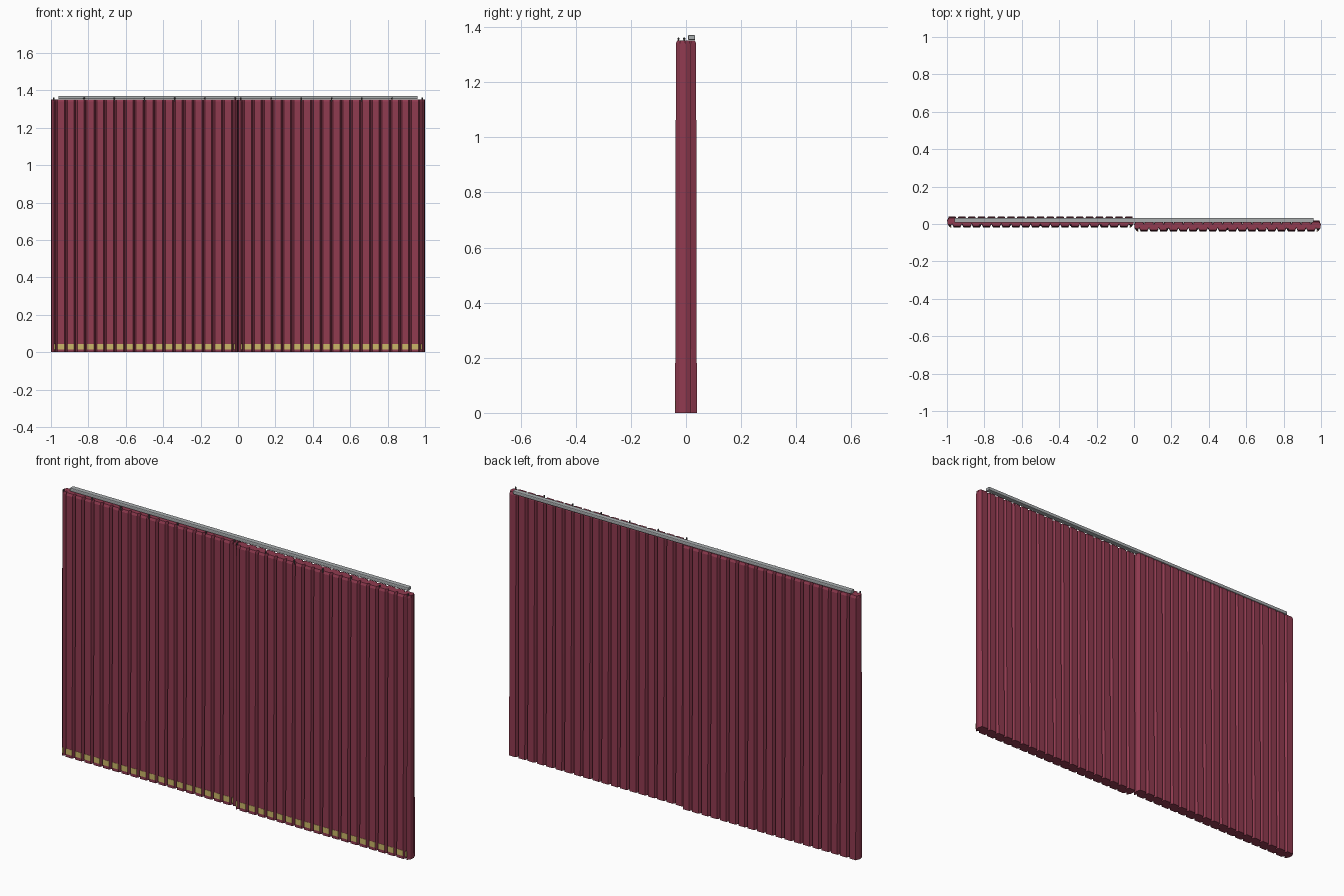
import bpy, bmesh, math
from mathutils import Matrix, Vector

if "Cube" in bpy.data.objects:
    bpy.data.objects.remove(bpy.data.objects["Cube"])

PITCH, PLEATS = 0.0525, 18
CREST, GROOVE = 0.018, 0.016      # half width of a flat crest, groove depth
HALF_T = 0.0265                   # half thickness of a curtain
HEIGHT = 1.352


def material(name, rgb):
    m = bpy.data.materials.new(name)
    m.diffuse_color = (*rgb, 1)
    m.use_nodes = True
    m.node_tree.nodes["Principled BSDF"].inputs["Base Color"].default_value = m.diffuse_color
    return m


maroon = material("maroon_cloth", (0.28, 0.043, 0.08))
gold = material("gold_trim", (0.60, 0.47, 0.14))
steel = material("rail_grey", (0.40, 0.42, 0.43))
dark = material("hook_grey", (0.08, 0.08, 0.08))


def finish(name, bm, mat):
    bmesh.ops.recalc_face_normals(bm, faces=bm.faces)
    me = bpy.data.meshes.new(name)
    bm.to_mesh(me)
    bm.free()
    me.materials.append(mat)
    ob = bpy.data.objects.new(name, me)
    bpy.context.collection.objects.link(ob)
    return ob


def box(bm, lo, hi):
    lo, hi = Vector(lo), Vector(hi)
    mat = Matrix.Translation((lo + hi) / 2) @ Matrix.Diagonal((*(hi - lo), 1))
    return bmesh.ops.create_cube(bm, size=1, matrix=mat)["verts"]


def pleat_edge(offset, count):
    """Points of one pleated side, left to right, as (x, y) with y outward."""
    pts = []
    start = -(count - 1) * PITCH / 2 + offset
    for i in range(count):
        c = start + i * PITCH
        pts += [(c - PITCH / 2, HALF_T - GROOVE),
                (c - CREST, HALF_T), (c + CREST, HALF_T)]
    pts.append((start + (count - 0.5) * PITCH, HALF_T - GROOVE))
    return pts


def curtain(side, cx, cy):
    # Closed outline: pleated front, folded end, pleated back, folded end
    front = [(-0.484, HALF_T)] + pleat_edge(0, PLEATS) + [(0.484, HALF_T)]
    back = pleat_edge(0, PLEATS + 1)[1:-1]
    outline = [(x, -y) for x, y in front]
    outline += [(0.496, -0.012), (0.499, 0.008)]
    outline += [(x, y) for x, y in reversed(back)]
    outline += [(-0.499, 0.008), (-0.496, -0.012)]
    bm = bmesh.new()
    rings = []
    # Slight flare at the hem and a soft shoulder at the heading
    for z, s in ((0, 1.1), (0.6, 1.02), (HEIGHT - 0.012, 1), (HEIGHT, 0.8)):
        rings.append([bm.verts.new((cx + x, cy + y * s, z)) for x, y in outline])
    n = len(outline)
    for a, b in zip(rings, rings[1:]):
        for i in range(n):
            j = (i + 1) % n
            bm.faces.new((a[i], a[j], b[j], b[i]))
    bm.faces.new(rings[0])
    bm.faces.new(rings[-1])
    finish(side + "_curtain", bm, maroon)

    # Gold trim plates on the front crests
    bm = bmesh.new()
    y = cy - HALF_T * 1.1
    for i in range(PLEATS):
        x = cx + (i - (PLEATS - 1) / 2) * PITCH
        box(bm, (x - CREST, y - 0.001, 0.015), (x + CREST, y + 0.004, 0.043))
    for s in (-1, 1):
        x = cx + s * 0.481
        box(bm, (x - 0.004, y - 0.001, 0.015), (x + 0.004, y + 0.004, 0.043))
    finish(side + "_hem_trim", bm, gold)

    # Small hooks along the heading
    bm = bmesh.new()
    for i in range(7):
        x = cx - 0.485 + i * 0.97 / 6
        box(bm, (x - 0.003, cy - 0.019, HEIGHT - 0.012),
            (x + 0.003, cy - 0.014, HEIGHT + 0.005))
        bmesh.ops.create_icosphere(
            bm, subdivisions=1, radius=0.005,
            matrix=Matrix.Translation((x, cy - 0.0165, HEIGHT + 0.006)))
    finish(side + "_hooks", bm, dark)


curtain("left", -0.5, 0.0105)
curtain("right", 0.5, -0.0105)

# Hanging rail with softened edges
bm = bmesh.new()
box(bm, (-0.96, 0.007, 1.353), (0.96, 0.033, 1.371))
rail = finish("rail", bm, steel)
bev = rail.modifiers.new("soft_edges", "BEVEL")
bev.width, bev.segments = 0.004, 2
